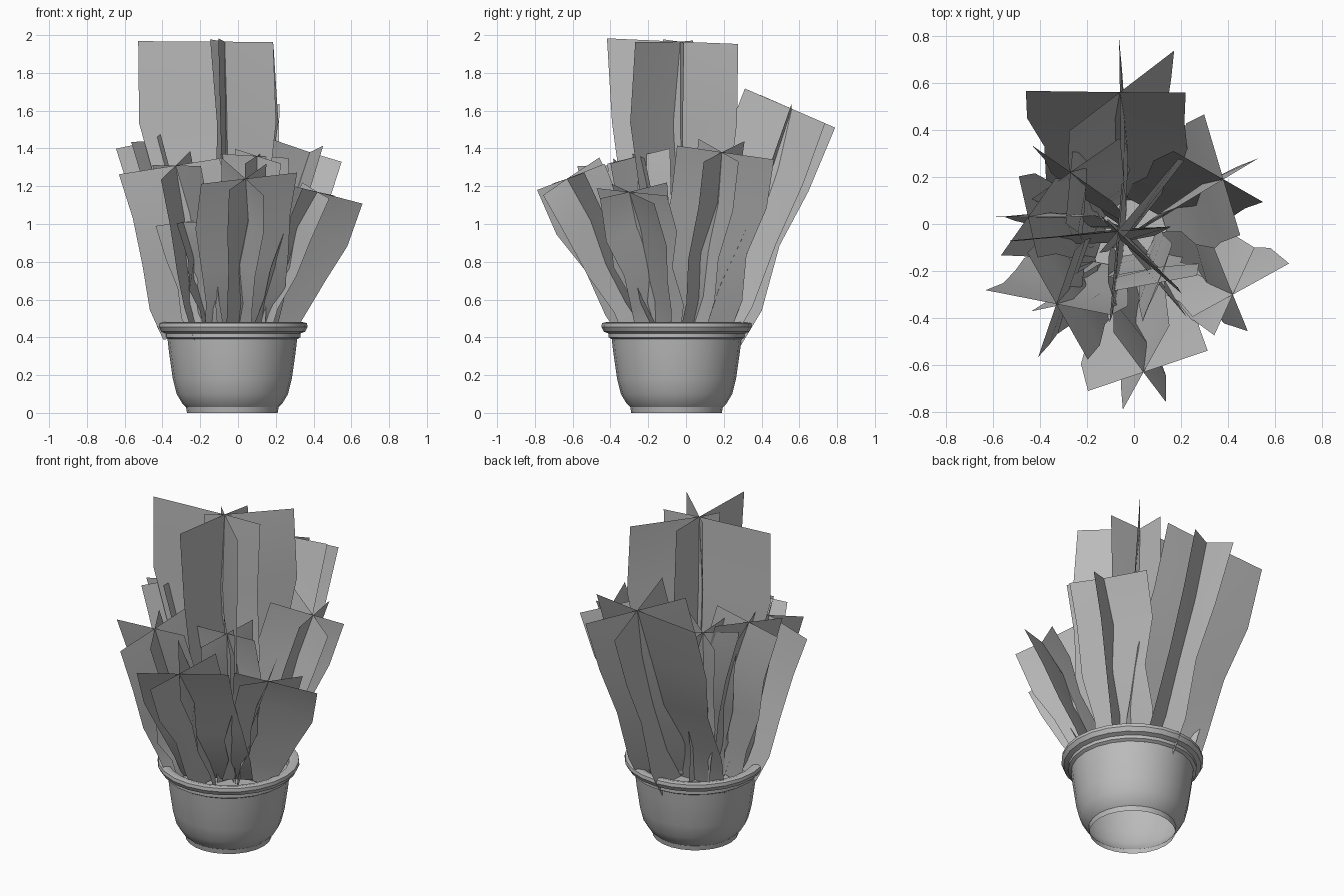
import bpy, bmesh, math, random
from mathutils import Vector

if "Cube" in bpy.data.objects:
    bpy.data.objects.remove(bpy.data.objects["Cube"])
rng = random.Random(4)
POT = Vector((-0.03, -0.05, 0))


def material(name, value):
    m = bpy.data.materials.new(name)
    m.use_nodes = True
    col = (value, value, value, 1)
    m.diffuse_color = col
    m.node_tree.nodes["Principled BSDF"].inputs["Base Color"].default_value = col
    return m


grey = material("plain grey", 0.5)


def finish(name, bm, angle):
    me = bpy.data.meshes.new(name)
    bm.to_mesh(me)
    bm.free()
    ob = bpy.data.objects.new(name, me)
    bpy.context.scene.collection.objects.link(ob)
    me.materials.append(grey)
    bpy.ops.object.select_all(action="DESELECT")
    ob.select_set(True)
    bpy.context.view_layer.objects.active = ob
    bpy.ops.object.shade_smooth_by_angle(angle=math.radians(angle))


def lathe(name, profile, sides=24):
    """Spin a radius/height profile about the pot axis."""
    bm = bmesh.new()
    verts = [bm.verts.new(POT + Vector((r, 0, z))) for r, z in profile]
    edges = [bm.edges.new(p) for p in zip(verts, verts[1:])]
    bmesh.ops.spin(bm, geom=verts + edges, cent=POT, axis=(0, 0, 1),
                   angle=math.tau, steps=sides, use_duplicate=False)
    bmesh.ops.remove_doubles(bm, verts=bm.verts, dist=0.0005)
    bmesh.ops.recalc_face_normals(bm, faces=bm.faces)
    finish(name, bm, 35)


# Pot open underneath, with stepped foot, grooved rim and soil floor
lathe("pot", [(0.24, 0), (0.245, 0.03), (0.265, 0.05), (0.295, 0.1),
              (0.315, 0.18), (0.335, 0.32), (0.343, 0.39), (0.36, 0.4),
              (0.36, 0.42), (0.385, 0.43), (0.398, 0.455), (0.395, 0.475),
              (0.375, 0.48), (0.34, 0.47), (0.33, 0.42), (0, 0.4)])


def cluster(name, top, base, cards, foot=0.65):
    """Leaf cards crossing on one leaning axis, with ragged bent edges.
    Each card is (direction, reach forwards, reach backwards)."""
    top, base = Vector(top), Vector(base)
    axis = (top - base).normalized()
    turn = Vector((0, 0, 1)).rotation_difference(axis)
    bm = bmesh.new()
    for angle, ahead, behind in cards:
        a = math.radians(angle)
        across = turn @ Vector((math.cos(a), math.sin(a), 0))
        normal = axis.cross(across)
        rows = []
        for t in (0, 0.2, 0.45, 0.72, 1):
            mid = base.lerp(top, t)
            grow = foot + (1 - foot) * min(1, t * 1.3)
            inner = 0 < t < 1
            slide = across * rng.uniform(-0.03, 0.03) * inner
            bend = normal * rng.uniform(-0.035, 0.035) * inner
            lift = axis * rng.uniform(-0.02, 0.02)
            rows.append([bm.verts.new(mid + across * reach * grow + slide
                                      + bend * (1 - 0.5 * abs(s)) + lift * s)
                         for s, reach in ((-1, -behind), (0, 0), (1, ahead))])
        for low, high in zip(rows, rows[1:]):
            for i in (0, 1):
                bm.faces.new((low[i], low[i + 1], high[i + 1], high[i]))
    finish(name, bm, 40)


# Leaf clusters: top centre, base centre, cards
cluster("tall_leaves", (-0.07, -0.03, 1.965), (-0.04, -0.05, 0.42),
        [(5, 0.23, 0.46), (50, 0.4, 0.12), (85, 0.2, 0.39), (-43, 0.35, 0.1)], 0.55)
cluster("back_leaves", (-0.06, 0.56, 1.61), (-0.04, 0.1, 0.4),
        [(178, 0.4, 0.28), (40, 0.3, 0.28), (91, 0.25, 0.27)], 0.75)
cluster("front_leaves", (0.04, -0.63, 1.24), (0.0, -0.22, 0.43),
        [(20, 0.29, 0.25), (63, 0.24, 0.19), (123, 0.24, 0.18)], 0.75)
cluster("front_right_leaves", (0.42, -0.3, 1.17), (0.13, -0.16, 0.44),
        [(27, 0.28, 0.2), (63, 0.22, 0.19), (113, 0.22, 0.17)])
cluster("front_left_leaves", (-0.33, -0.34, 1.31), (-0.17, -0.16, 0.42),
        [(170, 0.31, 0.24), (70, 0.25, 0.25), (120, 0.25, 0.27)], 0.75)
cluster("left_leaves", (-0.45, 0.03, 1.44), (-0.2, -0.02, 0.44),
        [(0, 0.22, 0.2), (55, 0.2, 0.2), (105, 0.18, 0.18)], 0.8)
cluster("back_right_leaves", (0.38, 0.19, 1.38), (0.12, 0.03, 0.43),
        [(31, 0.18, 0.25), (153, 0.25, 0.2), (105, 0.29, 0.25)], 0.7)
cluster("inner_right_leaves", (0.1, -0.25, 1.36), (0.06, -0.12, 0.42),
        [(10, 0.17, 0.2), (70, 0.18, 0.18), (130, 0.18, 0.2)])
cluster("inner_left_leaves", (-0.27, 0.22, 1.4), (-0.14, 0.05, 0.42),
        [(145, 0.2, 0.22), (35, 0.25, 0.2), (85, 0.17, 0.22)])
cluster("low_front_leaves", (-0.29, -0.34, 1.01), (-0.16, -0.25, 0.43),
        [(12, 0.12, 0.15), (75, 0.13, 0.13), (130, 0.13, 0.13)])
